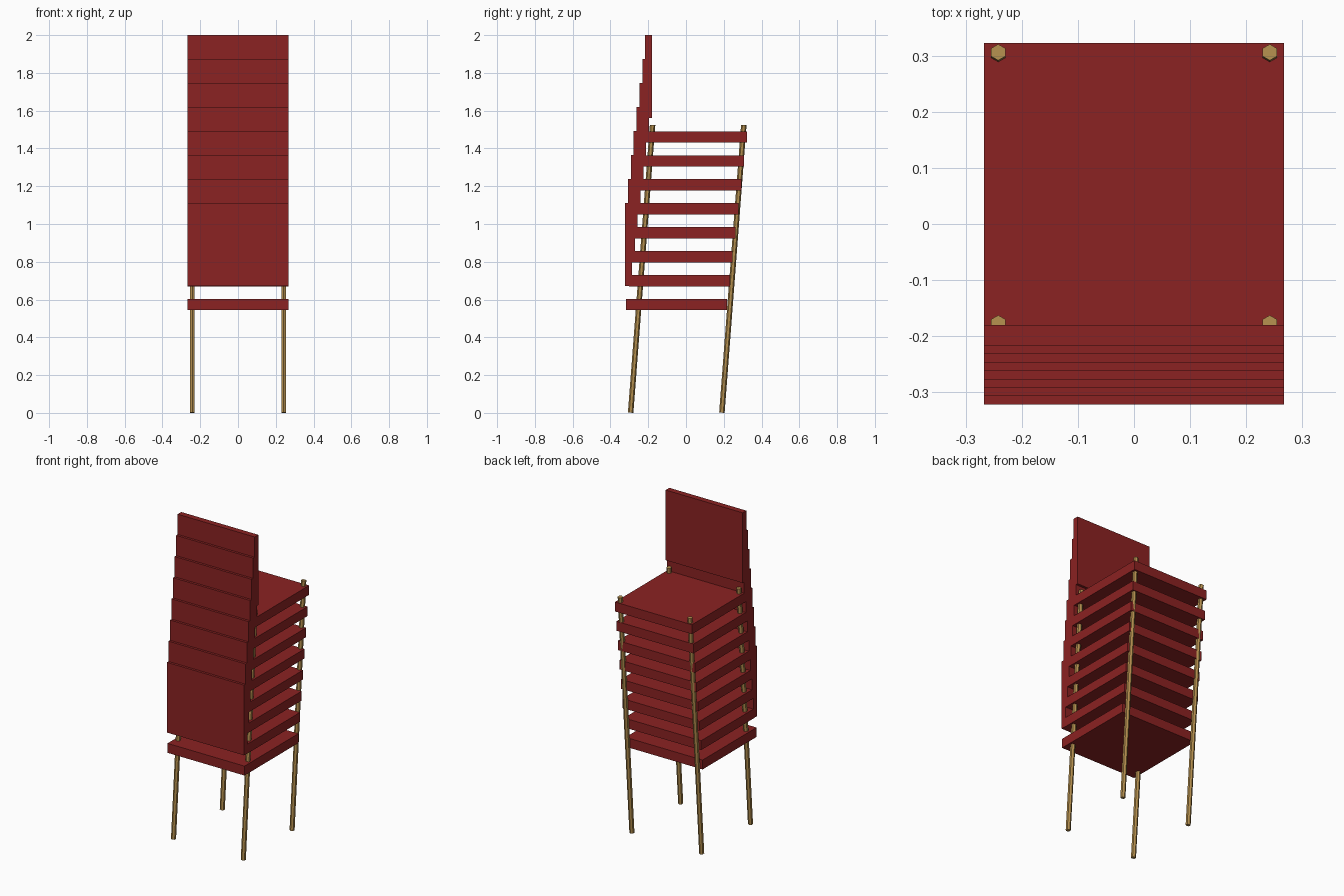
import bpy
import math
from mathutils import Vector

cube = bpy.data.objects.get("Cube")
if cube:
    bpy.data.objects.remove(cube, do_unlink=True)


def make_material(name, color):
    mat = bpy.data.materials.new(name)
    mat.use_nodes = True
    mat.diffuse_color = color
    mat.node_tree.nodes["Principled BSDF"].inputs["Base Color"].default_value = color
    return mat


red = make_material("dark red", (0.258, 0.016, 0.016, 1))
brass = make_material("brass", (0.45, 0.27, 0.075, 1))


def box(name, center, size, mat):
    bpy.ops.mesh.primitive_cube_add(size=1, location=center)
    obj = bpy.context.object
    obj.name = name
    obj.scale = size
    bpy.ops.object.transform_apply(location=False, rotation=False, scale=True)
    obj.data.materials.append(mat)
    return obj


def rod(name, start, end, radius, mat):
    start, end = Vector(start), Vector(end)
    axis = end - start
    bpy.ops.mesh.primitive_cylinder_add(vertices=6, radius=radius, depth=axis.length,
                                        location=(start + end) / 2)
    obj = bpy.context.object
    obj.name = name
    # Lean about x only, so a corner of the hexagon stays on the y side
    obj.rotation_euler.x = -math.atan2(axis.y, axis.z)
    obj.data.materials.append(mat)
    return obj


WIDTH = 0.534
COUNT = 8
STEP_Y, STEP_Z = 0.0151, 0.1269

# Stacked seats and backrests, each shifted back and up from the one below
for i in range(COUNT):
    dy, dz = i * STEP_Y, i * STEP_Z
    box(f"seat_{i + 1}", (0, -0.05 + dy, 0.573 + dz), (WIDTH, WIDTH, 0.059), red)
    box(f"backrest_{i + 1}", (0, -0.304 + dy, 0.892 + dz), (WIDTH, 0.036, 0.44), red)

# Leaning hexagonal legs running through the whole stack
for side, x in (("left", 0.242), ("right", -0.242)):
    for end, y in (("front", -0.293), ("rear", 0.19)):
        rod(f"{end}_{side}_leg", (x, y, 0.001), (x, y + 0.116, 1.524), 0.0145, brass)
